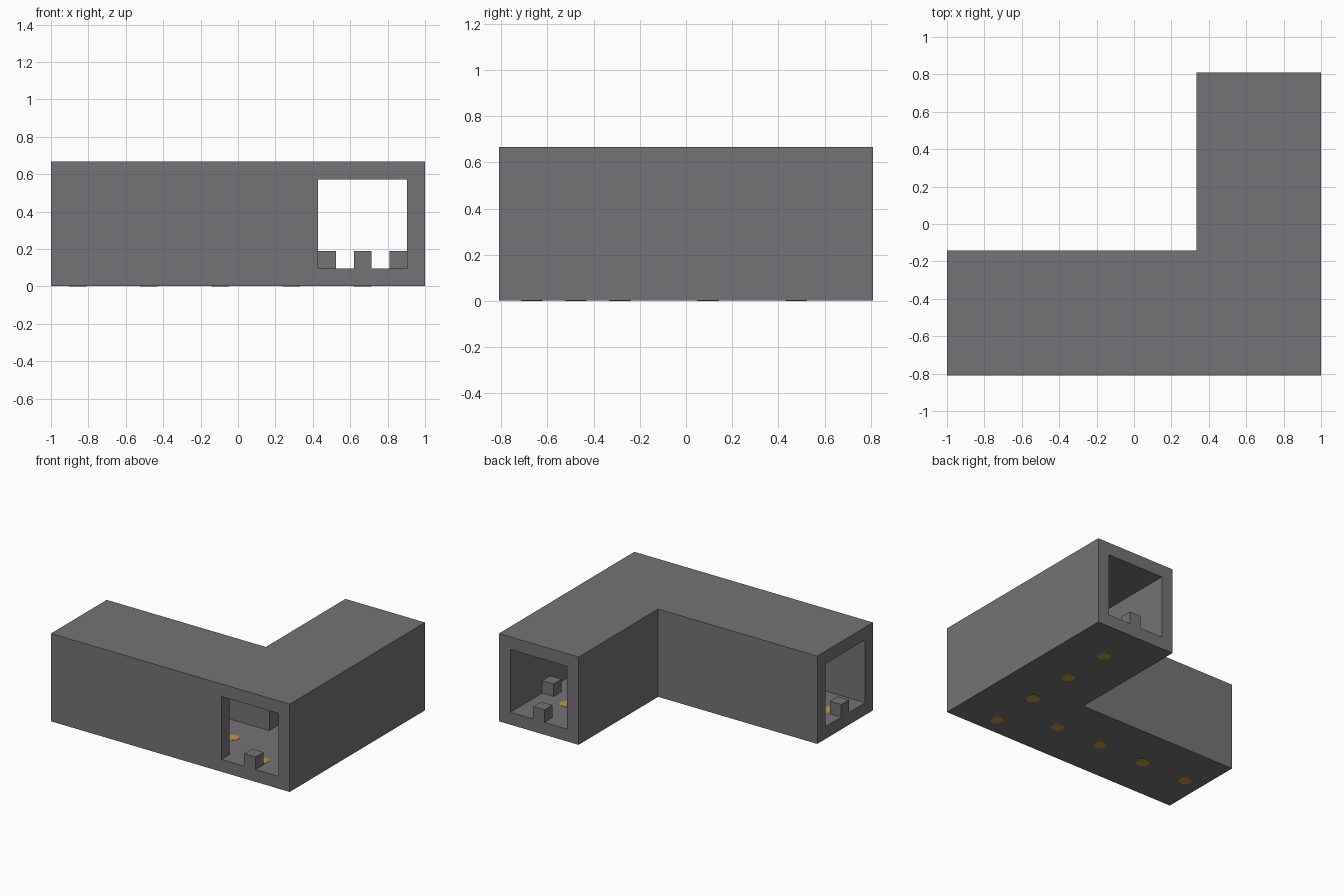
import bpy, bmesh, math

old = bpy.data.objects.get("Cube")
if old:
    bpy.data.objects.remove(old, do_unlink=True)

U = 2 / 21            # one grid cell; the plan is 21 x 17 cells, 7 high
W, D, H = 21, 17, 7
LIFT = 0.002          # lets the floor studs show just below the floor


def px(i):
    return (i - W / 2) * U


def py(j):
    return (j - D / 2) * U


def material(name, color):
    m = bpy.data.materials.new(name)
    m.use_nodes = True
    m.diffuse_color = color
    m.node_tree.nodes["Principled BSDF"].inputs["Base Color"].default_value = color
    return m


grey = material("warm grey", (0.18, 0.17, 0.18, 1))
gold = material("gold", (0.54, 0.31, 0.07, 1))


def prism(name, outline, z0, z1, mat):
    """Extrude a plan outline, given in cells, from z0 to z1."""
    bm = bmesh.new()
    base = bm.faces.new([bm.verts.new((px(i), py(j), z0)) for i, j in outline])
    top = bmesh.ops.extrude_face_region(bm, geom=[base])["geom"]
    verts = [v for v in top if isinstance(v, bmesh.types.BMVert)]
    bmesh.ops.translate(bm, verts=verts, vec=(0, 0, z1 - z0))
    bmesh.ops.recalc_face_normals(bm, faces=bm.faces)
    mesh = bpy.data.meshes.new(name)
    bm.to_mesh(mesh)
    bm.free()
    mesh.materials.append(mat)
    ob = bpy.data.objects.new(name, mesh)
    bpy.context.scene.collection.objects.link(ob)
    return ob


# L-shaped shell
shell = prism("tunnel_shell",
              [(0, 0), (W, 0), (W, D), (14, D), (14, 7), (0, 7)],
              LIFT, H * U, grey)

# Hollow passage, open at the front, back and right ends
cutter = prism("passage_cutter",
               [(-1, 1), (15, 1), (15, -1), (20, -1), (20, D + 1),
                (15, D + 1), (15, 6), (-1, 6)],
               U, 6 * U, grey)
cutter.hide_render = True
cut = shell.modifiers.new("hollow", 'BOOLEAN')
cut.operation = 'DIFFERENCE'
cut.solver = 'EXACT'
cut.object = cutter
bpy.context.view_layer.objects.active = shell
bpy.ops.object.modifier_apply(modifier=cut.name)
bpy.data.objects.remove(cutter, do_unlink=True)

# Floor blocks: single ones in the doorways and mid-arm, pairs between them
blocks = [(17, 0), (17, 8), (17, 16), (15, 12), (19, 12),
          (0, 3), (8, 3), (4, 1), (4, 5)]
for n, (i, j) in enumerate(blocks):
    prism(f"floor_block_{n + 1}",
          [(i, j), (i + 1, j), (i + 1, j + 1), (i, j + 1)],
          U - 0.004, 2 * U, grey)

# Round studs running through the floor along both arms
centres = [(17.5, k + 0.5) for k in range(1, 14, 4)]
centres += [(k + 0.5, 3.5) for k in range(1, 14, 4)]
SIDES = 8
for n, (i, j) in enumerate(centres):
    ring = [(i + 0.53 * math.cos(math.tau * (s + 0.5) / SIDES),
             j + 0.53 * math.sin(math.tau * (s + 0.5) / SIDES))
            for s in range(SIDES)]
    prism(f"floor_stud_{n + 1}", ring, 0, U + LIFT, gold)
